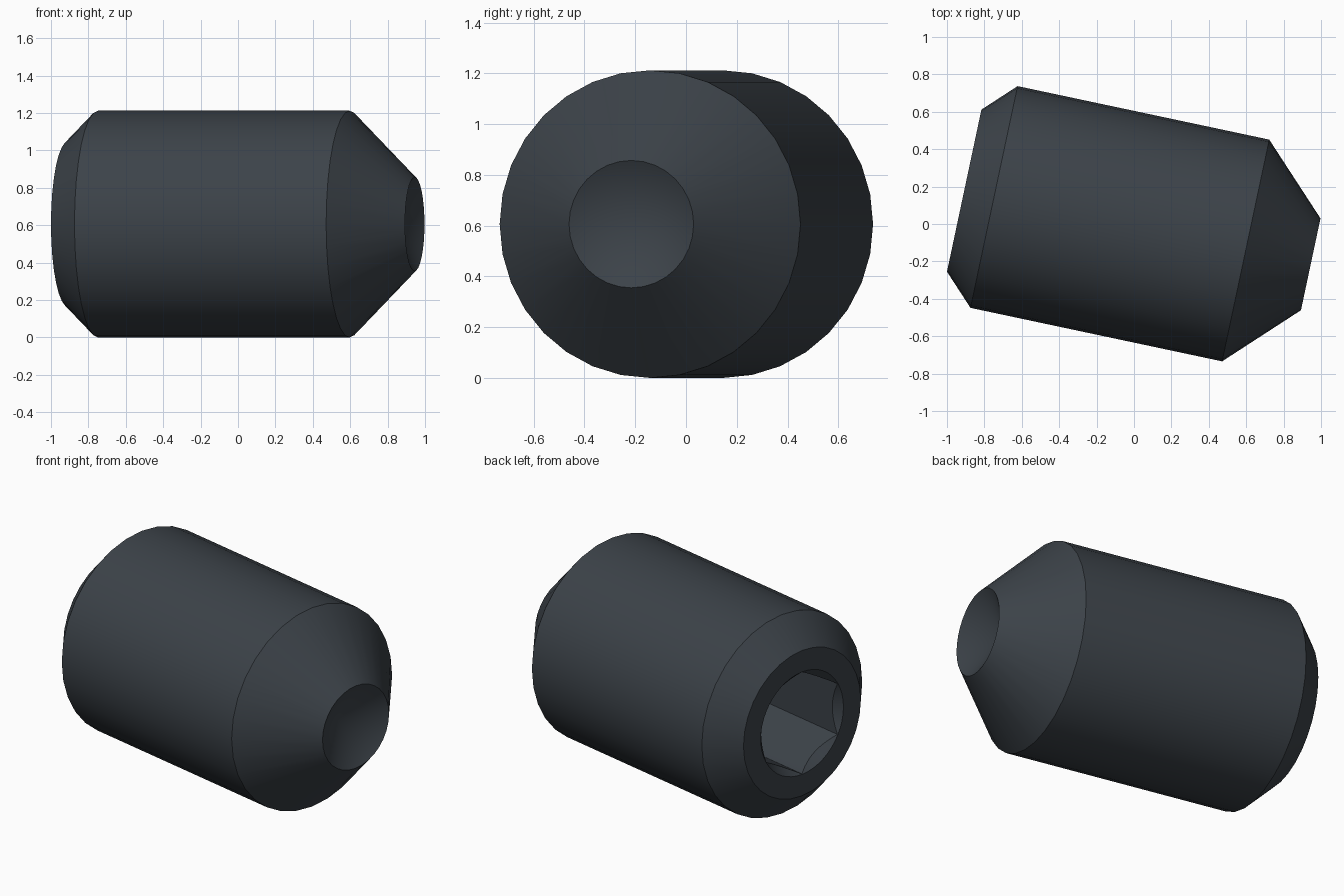
import bpy
import bmesh
from math import cos, sin, pi, radians

cube = bpy.data.objects.get("Cube")
if cube:
    bpy.data.objects.remove(cube, do_unlink=True)

RADIUS = 0.606
TILT = radians(-12)
END, TIP = -0.925, 0.969

# Dark blackened steel
steel = bpy.data.materials.new("blackened_steel")
steel.use_nodes = True
colour = (0.045, 0.055, 0.066, 1)
steel.diffuse_color = colour
steel.node_tree.nodes["Principled BSDF"].inputs["Base Color"].default_value = colour


def revolve(name, profile, sides, start=0.0):
    """Solid of revolution about local X from (axial, radius) points."""
    bm = bmesh.new()
    rings = []
    for a, r in profile:
        count = sides if r > 0 else 1
        rings.append([bm.verts.new((a, r * cos(start + 2 * pi * i / sides),
                                    r * sin(start + 2 * pi * i / sides)))
                      for i in range(count)])
    for lower, upper in zip(rings, rings[1:]):
        for i in range(sides):
            j = (i + 1) % sides
            if len(upper) == 1:
                bm.faces.new((lower[i], lower[j], upper[0]))
            else:
                bm.faces.new((lower[i], lower[j], upper[j], upper[i]))
    for ring in (rings[0], rings[-1]):
        if len(ring) > 1:
            bm.faces.new(ring)
    bmesh.ops.recalc_face_normals(bm, faces=bm.faces)
    mesh = bpy.data.meshes.new(name)
    bm.to_mesh(mesh)
    bm.free()
    mesh.materials.append(steel)
    obj = bpy.data.objects.new(name, mesh)
    bpy.context.collection.objects.link(obj)
    obj.location = (-0.003, -0.014, RADIUS)
    obj.rotation_euler.z = TILT
    return obj


# Body: chamfered socket end, barrel, tapered point with a conical cup
body = revolve("set_screw_body", [
    (END, 0.443), (-0.762, RADIUS), (0.6135, RADIUS),
    (TIP, 0.251), (TIP - 0.145, 0)], 32)

# Hex socket with corners up and down, and its countersunk mouth
hex_cutter = revolve("hex_socket_cutter", [
    (END - 0.1, 0.31), (END + 0.75, 0.31)], 6, pi / 2)
mouth_cutter = revolve("socket_mouth_cutter", [
    (END - 0.02, 0.332), (END + 0.312, 0)], 48)

bpy.context.view_layer.update()
bpy.ops.object.select_all(action='DESELECT')
body.select_set(True)
bpy.context.view_layer.objects.active = body
for cutter in (hex_cutter, mouth_cutter):
    cutter.hide_render = True
    cut = body.modifiers.new(cutter.name, 'BOOLEAN')
    cut.operation = 'DIFFERENCE'
    cut.solver = 'EXACT'
    cut.object = cutter
    bpy.ops.object.modifier_apply(modifier=cut.name)
for cutter in (hex_cutter, mouth_cutter):
    bpy.data.objects.remove(cutter, do_unlink=True)

bpy.ops.object.shade_smooth_by_angle(angle=radians(30))
